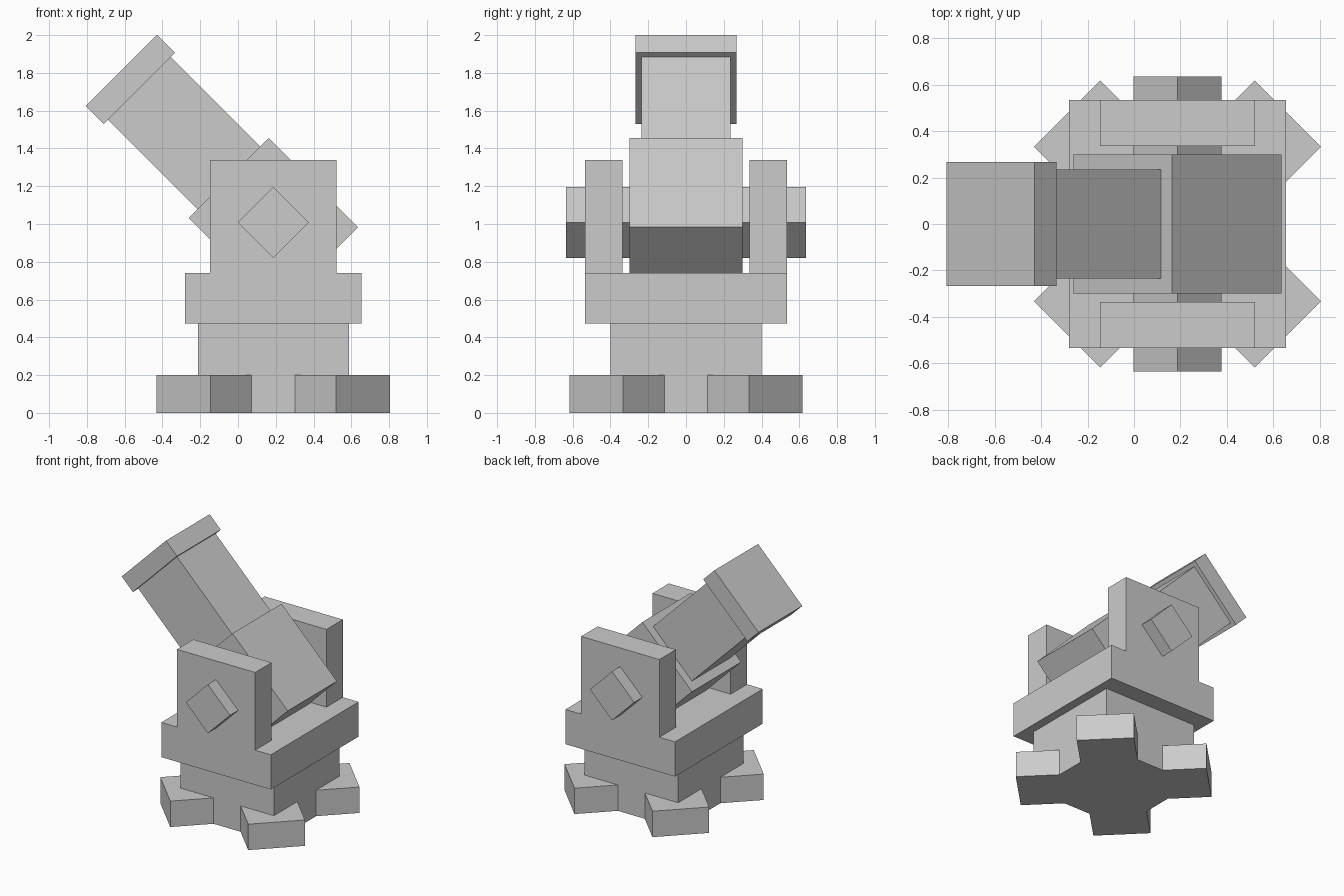
import bpy
import bmesh
from math import pi, cos, sin
from mathutils import Matrix, Vector

if "Cube" in bpy.data.objects:
    bpy.data.objects.remove(bpy.data.objects["Cube"])

CX = 0.187                            # turning axis of the mount
PIVOT = Vector((CX, 0, 1.008))        # centre of the tilting barrel
TILT = Matrix.Translation(PIVOT) @ Matrix.Rotation(-pi / 4, 4, 'Y')


def add_object(name, bm):
    bmesh.ops.recalc_face_normals(bm, faces=bm.faces)
    mesh = bpy.data.meshes.new(name)
    bm.to_mesh(mesh)
    bm.free()
    obj = bpy.data.objects.new(name, mesh)
    bpy.context.collection.objects.link(obj)
    return obj


def box(name, size, center, frame=Matrix.Identity(4)):
    """Box of a given size, centred at a point within a frame."""
    bm = bmesh.new()
    bmesh.ops.create_cube(bm, size=1, matrix=Matrix.Diagonal((*size, 1)))
    obj = add_object(name, bm)
    obj.matrix_world = frame @ Matrix.Translation(center)
    return obj


def prism(name, outline, height):
    """Flat outline extruded upwards from z = 0."""
    bm = bmesh.new()
    face = bm.faces.new([bm.verts.new((x, y, 0)) for x, y in outline])
    top = bmesh.ops.extrude_face_region(bm, geom=[face], use_keep_orig=True)
    verts = [g for g in top['geom'] if isinstance(g, bmesh.types.BMVert)]
    bmesh.ops.translate(bm, verts=verts, vec=(0, 0, height))
    return add_object(name, bm)


# Square column and the wider platform on it
box("column", (0.80, 0.80, 0.472), (CX, 0, 0.236))
box("platform", (0.936, 1.07, 0.268), (CX, 0, 0.606))

# Four diagonal feet, each wrapped around a column corner
foot_outline = [(0.115, 0.4), (0.4, 0.4), (0.4, 0.115),
                (0.618, 0.333), (0.333, 0.618)]
for i in range(4):
    foot = prism(f"foot_{i + 1}", foot_outline, 0.2)
    foot.location.x = CX
    foot.rotation_euler.z = i * pi / 2

# Upright cheeks that carry the barrel
for side, label in ((-1, "front"), (1, "back")):
    box(f"{label}_cheek", (0.668, 0.20, 0.60), (CX, side * 0.435, 1.04))

# Tilted parts: local z runs along the barrel
box("pivot_pin", (0.267, 1.27, 0.267), (0, 0, 0), TILT)
box("breech", (0.60, 0.60, 0.668), (0, 0, 0), TILT)
box("barrel", (0.47, 0.47, 0.67), (0, 0, 0.669), TILT)
box("muzzle", (0.534, 0.534, 0.134), (0, 0, 1.071), TILT)
